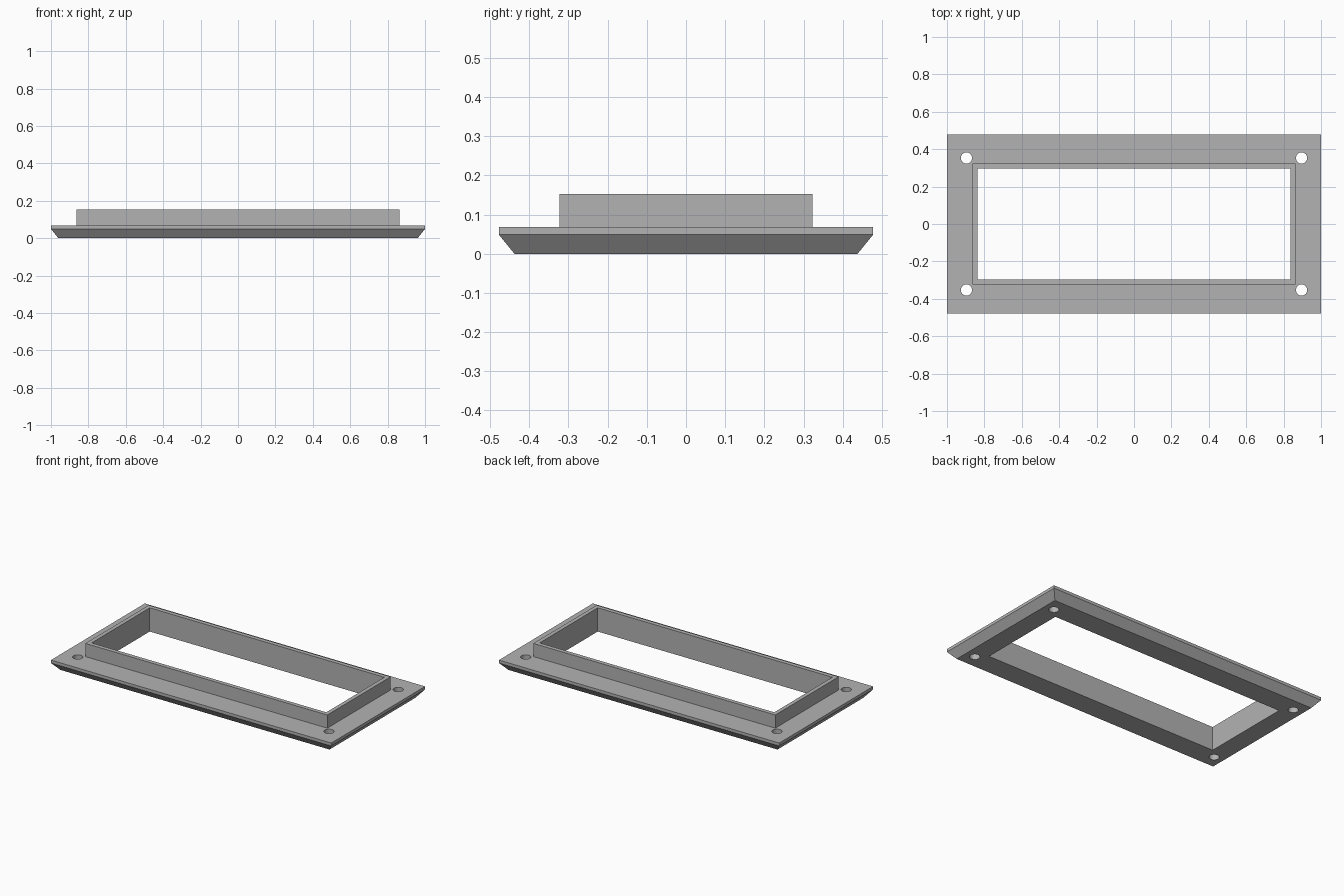
import bpy
import bmesh

cube = bpy.data.objects.get("Cube")
if cube:
    bpy.data.objects.remove(cube, do_unlink=True)

grey = bpy.data.materials.new("plain grey")
grey.use_nodes = True
colour = (0.45, 0.45, 0.45, 1)
grey.diffuse_color = colour
grey.node_tree.nodes["Principled BSDF"].inputs["Base Color"].default_value = colour


def rectangular_ring(name, profile):
    """Join rectangles of (half width, half depth, height) into a closed ring."""
    bm = bmesh.new()
    loops = [[bm.verts.new((sx * hx, sy * hy, z))
              for sx, sy in ((-1, -1), (1, -1), (1, 1), (-1, 1))]
             for hx, hy, z in profile]
    for a, b in zip(loops, loops[1:] + loops[:1]):
        for i in range(4):
            j = (i + 1) % 4
            bm.faces.new((a[i], a[j], b[j], b[i]))
    bmesh.ops.recalc_face_normals(bm, faces=bm.faces)
    mesh = bpy.data.meshes.new(name)
    bm.to_mesh(mesh)
    bm.free()
    mesh.materials.append(grey)
    obj = bpy.data.objects.new(name, mesh)
    bpy.context.collection.objects.link(obj)
    return obj


# Bezel: chamfered flange with a raised collar around the opening
bezel = rectangular_ring("bezel_frame", [
    (0.837, 0.296, 0),
    (0.96, 0.438, 0),
    (1, 0.478, 0.049),
    (1, 0.478, 0.068),
    (0.863, 0.323, 0.068),
    (0.863, 0.323, 0.153),
    (0.837, 0.296, 0.153),
])

# Screw holes through the four corners
for sx in (-1, 1):
    for sy in (-1, 1):
        bpy.ops.mesh.primitive_cylinder_add(
            vertices=32, radius=0.03, depth=0.3,
            location=(sx * 0.896, sy * 0.353, 0.03))
        cutter = bpy.context.object
        cutter.name = "screw_hole_cutter"
        cutter.hide_render = True
        cutter.data.materials.append(grey)
        cut = bezel.modifiers.new("screw hole", "BOOLEAN")
        cut.operation = "DIFFERENCE"
        cut.solver = "EXACT"
        cut.object = cutter
        bpy.context.view_layer.objects.active = bezel
        bpy.ops.object.modifier_apply(modifier=cut.name)
        bpy.data.objects.remove(cutter, do_unlink=True)

# Smooth hole walls, crisp flat faces
bpy.ops.object.select_all(action="DESELECT")
bezel.select_set(True)
bpy.context.view_layer.objects.active = bezel
bpy.ops.object.shade_smooth_by_angle()
